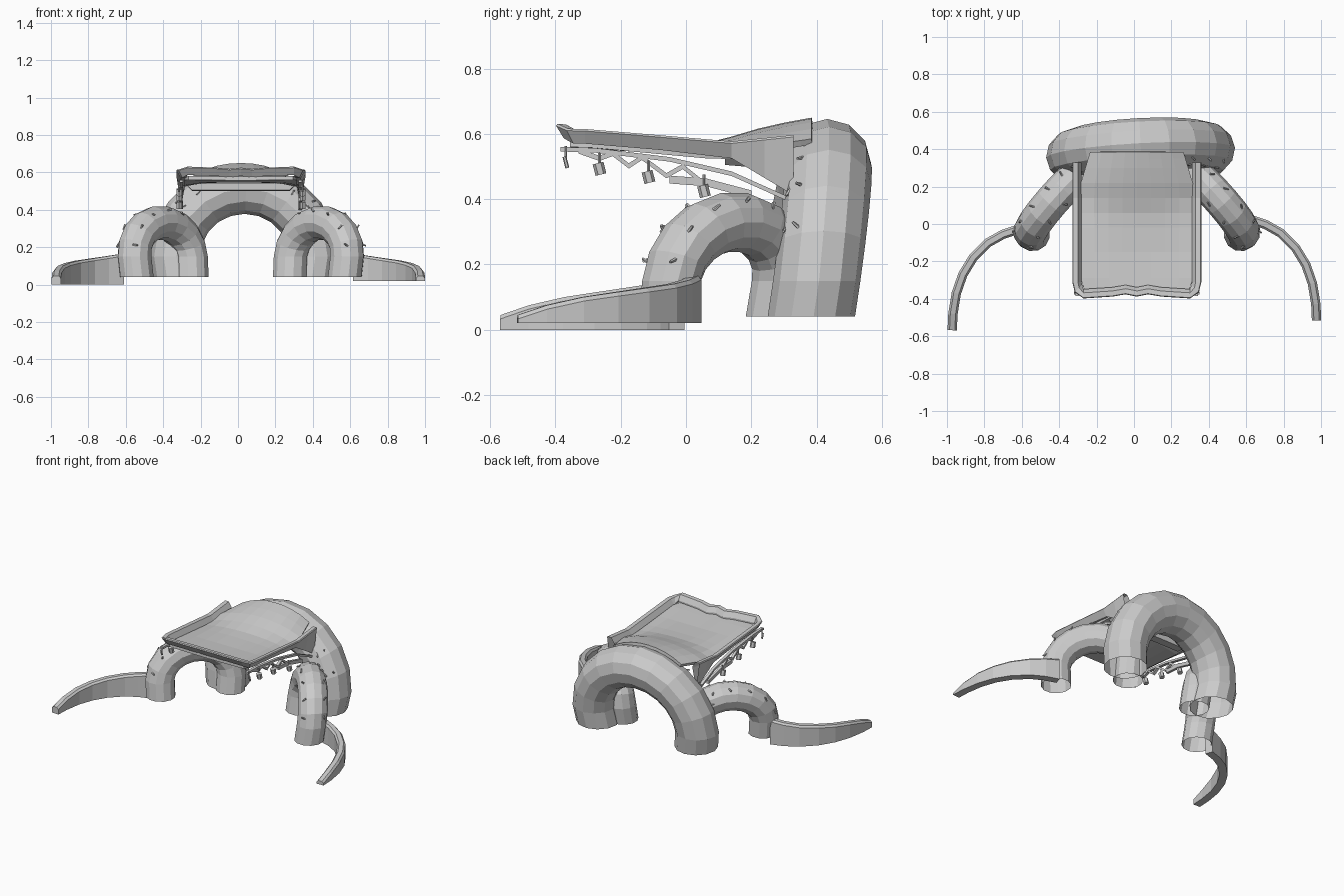
import bpy, bmesh, math, random
from mathutils import Vector, Matrix

if "Cube" in bpy.data.objects:
    bpy.data.objects.remove(bpy.data.objects["Cube"])

random.seed(4)
CX = 0.015  # platform and side arch symmetry line


def finish(name, verts, faces):
    me = bpy.data.meshes.new(name)
    me.from_pydata([tuple(v) for v in verts], [], faces)
    bm = bmesh.new()
    bm.from_mesh(me)
    bmesh.ops.recalc_face_normals(bm, faces=bm.faces)
    bm.to_mesh(me)
    bm.free()
    ob = bpy.data.objects.new(name, me)
    bpy.context.collection.objects.link(ob)
    return ob


def loft(name, rings, closed=True, caps=False):
    n = len(rings[0])
    verts = [v for r in rings for v in r]
    faces = []
    for i in range(len(rings) - 1):
        for j in range(n if closed else n - 1):
            k = (j + 1) % n
            faces.append((i * n + j, i * n + k, (i + 1) * n + k, (i + 1) * n + j))
    if caps:
        faces += [tuple(range(n)), tuple(range(len(verts) - n, len(verts)))]
    return finish(name, verts, faces)


def interp(x, table):
    if x <= table[0][0]:
        return table[0][1]
    for (a, va), (b, vb) in zip(table, table[1:]):
        if x <= b:
            return va + (vb - va) * (x - a) / (b - a)
    return table[-1][1]


def peg(name, p, d, size):
    # small tapered peg pointing along d
    bm = bmesh.new()
    bmesh.ops.create_cone(bm, cap_ends=True, segments=5, radius1=size * 0.22,
                          radius2=size * 0.15, depth=size)
    me = bpy.data.meshes.new(name)
    rot = Vector(d).to_track_quat('Z', 'Y').to_matrix().to_4x4()
    bm.transform(Matrix.Translation(p) @ rot)
    bm.to_mesh(me)
    bm.free()
    bpy.context.collection.objects.link(bpy.data.objects.new(name, me))


def arch(name, foot_a, foot_b, r, zc, ztop, bulge, lean, segs, pegs):
    # bent tube with open, flat-cut feet
    a, b = Vector((*foot_a, 0)), Vector((*foot_b, 0))
    mid, half = (a + b) / 2, (b - a).length / 2
    u = (b - a).normalized()
    nrm = Vector((-u.y, u.x, 0))
    lean = Vector((*lean, 0))
    z = Vector((0, 0, 1))

    def frame(t):
        h = zc + math.sin(t) * (ztop - zc)
        c = mid - u * math.cos(t) * (half + bulge) + z * h + lean * (h - 0.04) / (ztop - 0.04)
        return c, -u * math.cos(t) + z * math.sin(t)

    path = [(mid - u * half + z * 0.04, -u)]
    path += [frame(math.pi * i / segs) for i in range(segs + 1)]
    path += [(mid + u * half + z * 0.04, u)]
    rings = [[c + (o * math.cos(q) + nrm * math.sin(q)) * r
              for q in [2 * math.pi * k / 12 for k in range(12)]] for c, o in path]
    loft(name, rings)
    for t, q in pegs:
        c, o = frame(t * math.pi)
        d = o * math.cos(q) + nrm * math.sin(q)
        along = Vector([random.uniform(-.7, .7) for _ in range(3)])
        peg(name + "_peg", c + d * r, d * 0.3 + along, 0.028)


# large back arch
arch("back_arch", (-0.32, 0.347), (0.39, 0.384), 0.134, 0.15, 0.512, 0.016, (0, 0.067), 10,
     [(t, q) for t in (.12, .22, .3, .7, .78, .88) for q in (-0.7, -1.1)])

# two small side arches
for s, nm in ((-1, "left"), (1, "right")):
    arch(nm + "_side_arch", (CX + s * 0.556, -0.054), (CX + s * 0.262, 0.273), 0.092, 0.15, 0.331,
         0.006, (s * 0.022, 0.038), 9,
         [(t, q) for t in (.08, .22, .36, .5, .62) for q in (0.75, -0.75)])

# curved low walls on both sides
wall = [(0.618, -.018, .165), (0.70, -.045, .152), (0.78, -.09, .14), (0.86, -.17, .128),
        (0.915, -.26, .115), (0.95, -.36, .10), (0.968, -.47, .075), (0.972, -.558, .045)]
for s, nm, dx, dy, dz in ((-1, "left", 0, -0.01, 0), (1, "right", .004, .042, .02)):
    rings = []
    for i, (x, y, h) in enumerate(wall):
        p, q = wall[max(i - 1, 0)], wall[min(i + 1, len(wall) - 1)]
        t = Vector((q[0] - p[0], q[1] - p[1])).normalized()
        n = Vector((-t.y, t.x))
        rings.append([(s * (x + n.x * o + dx), y + n.y * o + dy, z)
                      for o, z in ((-.025, dz), (-.025, h - .012), (-.014, h),
                                   (.014, h), (.025, h - .012), (.025, dz))])
    loft(nm + "_wall", rings, caps=True)

# platform rim: U path from one back corner round the front to the other
ZT = [(-.40, .632), (-.37, .616), (-.30, .615), (.14, .577), (.36, .60)]
DEPTH = [(.13, .045), (.33, .185)]
side = [(.345, .33), (.345, .24), (.345, .14), (.345, -.08), (.345, -.31),
        (.332, -.365), (.285, -.398), (.13, -.388), (.06, -.376)]
path = side + [(0, -.388)] + [(-x, y) for x, y in reversed(side)]
rings = []
for i, (x, y) in enumerate(path):
    if y > -.32:
        n = Vector((-1 if x > 0 else 1, 0))
    elif abs(x) > .3:
        n = Vector((-.8 if x > 0 else .8, .8))
    else:
        n = Vector((0, 1))
    zt, dp = interp(y, ZT), interp(y, DEPTH)
    rings.append([(CX + x + n.x * o, y + n.y * o, z) for o, z in
                  ((.024, zt - dp), (0, zt - .006), (.004, zt), (.03, zt - .002),
                   (.05, zt - .034), (.05, zt - .045))])
loft("platform_rim", rings)

# platform floor, sweeping up onto the back arch
ys = (-.355, -.29, -.15, -.02, .06, .14, .22, .30, .35, .385)
EDGE = [(-.36, .58), (-.29, .578), (.06, .545), (.14, .542), (.25, .565), (.385, .585)]
MID = [(-.36, .578), (-.29, .574), (-.1, .562), (.06, .572), (.14, .592), (.25, .625), (.385, .65)]
WIDTH = [(-.355, .28), (-.30, .30), (.2, .305), (.385, .25)]
rings = []
for y in ys:
    row = []
    for k in range(9):
        f = k / 4 - 1
        e = abs(f) ** 2.2
        row.append((CX + f * interp(y, WIDTH), y, interp(y, EDGE) * e + interp(y, MID) * (1 - e)))
    rings.append(row)
floor = loft("platform_floor", rings, closed=False)
for p in floor.data.polygons:
    if p.normal.z < 0:
        p.flip()
mod = floor.modifiers.new("thickness", 'SOLIDIFY')
mod.thickness = 0.02
mod.offset = -1

# cross beam under the back of the platform
loft("under_beam", [[(CX + s * .30, .12, .54), (CX + s * .30, .18, .54),
                     (CX + s * .26, .18, .50), (CX + s * .26, .12, .505)] for s in (-1, 1)], caps=True)


def strip(name, pts, x, w, h):
    # thin flat bar following (y, z) points at a fixed x
    loft(name, [[(x - w, y, z - h), (x + w, y, z - h), (x + w, y, z + h), (x - w, y, z + h)]
                for y, z in pts], caps=True)


# hanging trim and lanterns below both long edges
for s, nm in ((-1, "left"), (1, "right")):
    x = CX + s * .318
    strip(nm + "_trim_rail", [(-.385, .553), (-.28, .55), (-.05, .522), (.14, .478), (.31, .402)],
          x, .01, .007)
    strip(nm + "_zigzag_trim", [(-.33, .548), (-.265, .525), (-.225, .54), (-.175, .502), (-.135, .528),
                                (-.06, .472), (-.01, .50), (.05, .452), (.14, .435), (.20, .415)],
          x, .009, .008)
    strip(nm + "_lower_brace", [(-.05, .46), (.06, .452), (.20, .415)], x, .009, .012)
    for y, z in ((-.368, .513), (-.265, .493), (-.115, .468), (.055, .425)):
        bpy.ops.mesh.primitive_cylinder_add(vertices=6, radius=.017 if y > -.3 else .006, depth=.036,
                                            location=(x + s * .012, y, z), rotation=(.25, 0, 0))
        bpy.context.object.name = nm + "_lantern"
        bpy.ops.mesh.primitive_cylinder_add(vertices=4, radius=.004, depth=.04,
                                            location=(x + s * .008, y, z + .03))
        bpy.context.object.name = nm + "_lantern_hook"
